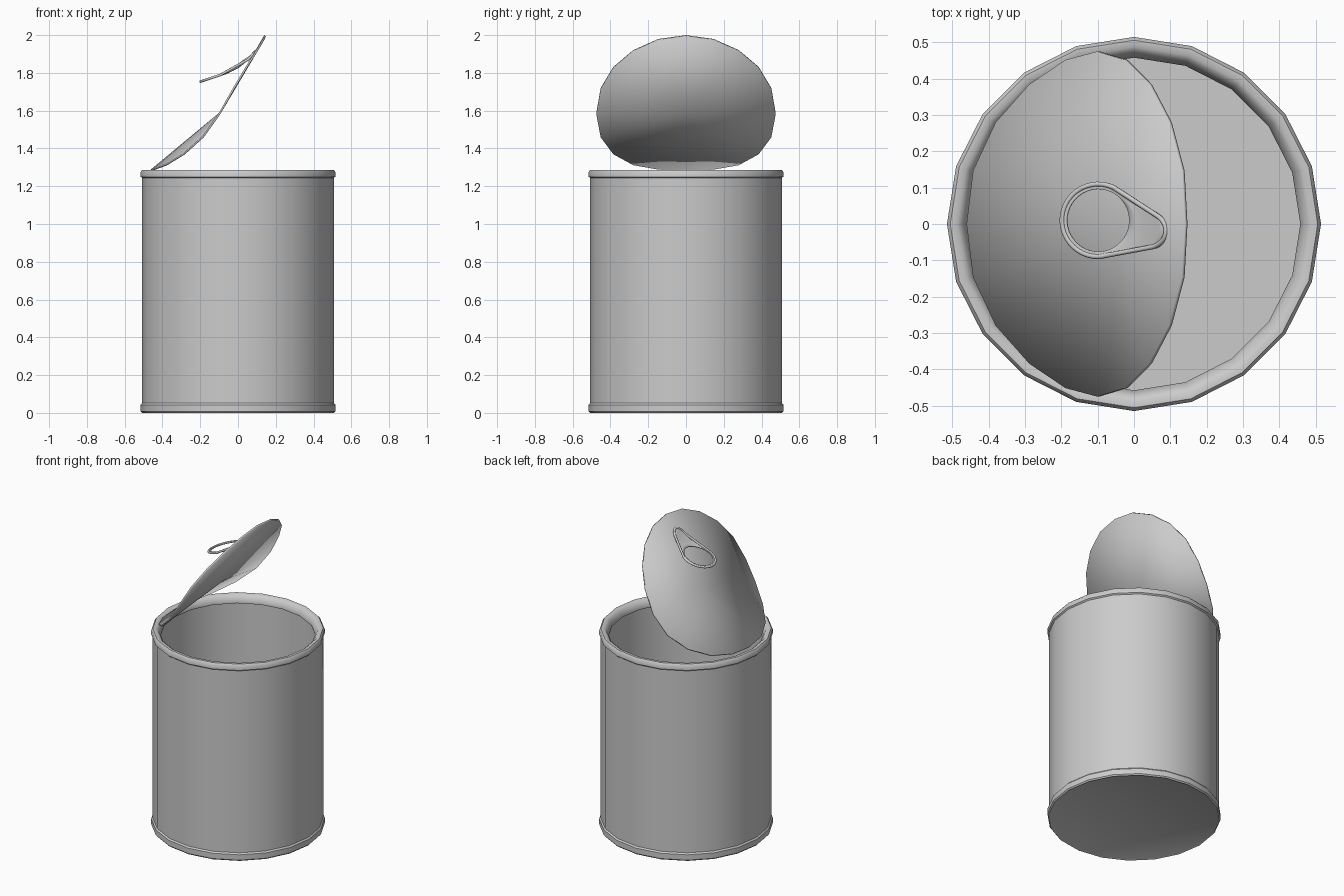
import bpy, bmesh, math
from math import sin, cos, pi

if "Cube" in bpy.data.objects:
    bpy.data.objects.remove(bpy.data.objects["Cube"])

SIDES = 20


def finish(bm, name, angle=40):
    bmesh.ops.recalc_face_normals(bm, faces=bm.faces[:])
    mesh = bpy.data.meshes.new(name)
    bm.to_mesh(mesh)
    bm.free()
    ob = bpy.data.objects.new(name, mesh)
    bpy.context.collection.objects.link(ob)
    bpy.ops.object.select_all(action='DESELECT')
    ob.select_set(True)
    bpy.context.view_layer.objects.active = ob
    bpy.ops.object.shade_smooth_by_angle(angle=math.radians(angle))
    return ob


def solidify(ob, thickness):
    mod = ob.modifiers.new("thickness", 'SOLIDIFY')
    mod.thickness = thickness
    mod.offset = 0


def interp(table, x):
    for (x0, z0), (x1, z1) in zip(table, table[1:]):
        if x <= x1 or (x1, z1) == table[-1]:
            return z0 + (z1 - z0) * (x - x0) / (x1 - x0)


# can body: lathed profile, outside then over the rim and down the inside
profile = [(0, 0.004), (0.500, 0.004), (0.508, 0), (0.515, 0.008), (0.515, 0.043),
           (0.507, 0.052), (0.507, 1.243), (0.515, 1.250), (0.515, 1.276),
           (0.506, 1.287), (0.488, 1.287), (0.474, 1.276), (0.458, 1.245),
           (0.460, 1.236), (0.497, 1.225), (0.497, 0.02), (0, 0.02)]
bm = bmesh.new()
verts = [bm.verts.new((r, 0, z)) for r, z in profile]
edges = [bm.edges.new(p) for p in zip(verts, verts[1:])]
bmesh.ops.spin(bm, geom=verts + edges, axis=(0, 0, 1), cent=(0, 0, 0),
               angle=2 * pi, steps=SIDES, use_duplicate=False)
bmesh.ops.remove_doubles(bm, verts=bm.verts[:], dist=0.0005)
finish(bm, "can_body")

# bent lid: fan of triangles whose edge follows a curled side profile
curl = [(0.143, 1.997), (0.135, 1.977), (0.100, 1.918), (0.045, 1.830),
        (-0.022, 1.718), (-0.098, 1.584), (-0.185, 1.462), (-0.285, 1.372),
        (-0.378, 1.315), (-0.440, 1.292), (-0.458, 1.285)]
bm = bmesh.new()
centre = bm.verts.new((-0.098, 0, 1.584))
rim = []
for i in range(SIDES):
    x, z = curl[min(i, SIDES - i)]
    rim.append(bm.verts.new((x, 0.475 * sin(2 * pi * i / SIDES), z)))
for i in range(SIDES):
    bm.faces.new((centre, rim[i], rim[(i + 1) % SIDES]))
solidify(finish(bm, "lid"), 0.01)

# pull tab: large ring tapering to a nose, bent up to meet the lid
N, STEPS = 40, 6
ring_c, ring_r = (-0.098, 0.010), 0.100
nose_c, nose_r = (0.042, -0.018), 0.046
bend = [(-0.21, 1.750), (-0.1, 1.787), (-0.03, 1.812), (0.0, 1.828),
        (0.03, 1.850), (0.06, 1.878), (0.1, 1.925)]
dx, dy = nose_c[0] - ring_c[0], nose_c[1] - ring_c[1]
axis = math.atan2(dy, dx)
split = math.acos((ring_r - nose_r) / math.hypot(dx, dy))
outline, hole = [], []
for i in range(N):
    t = -pi + 2 * pi * (i + 0.5) / N
    d = (cos(axis + t), sin(axis + t))
    c, r = (nose_c, nose_r) if abs(t) < split else (ring_c, ring_r)
    outline.append((c[0] + r * d[0], c[1] + r * d[1]))
    hole.append((ring_c[0] + 0.086 * d[0], ring_c[1] + 0.086 * d[1]))

bm = bmesh.new()
loops = []
for s in range(STEPS + 1):
    f = s / STEPS
    loop = []
    for (ox, oy), (hx, hy) in zip(outline, hole):
        x, y = ox + (hx - ox) * f, oy + (hy - oy) * f
        loop.append(bm.verts.new((x, y, interp(bend, x))))
    loops.append(loop)
for a, b in zip(loops, loops[1:]):
    for i in range(N):
        j = (i + 1) % N
        bm.faces.new((a[i], a[j], b[j], b[i]))
solidify(finish(bm, "pull_tab"), 0.006)

# rolled edge around the tab
curve = bpy.data.curves.new("tab_rolled_edge", 'CURVE')
curve.dimensions = '3D'
curve.bevel_depth = 0.007
curve.bevel_resolution = 2
spline = curve.splines.new('POLY')
spline.points.add(N - 1)
for p, (x, y) in zip(spline.points, outline):
    p.co = (x, y, interp(bend, x), 1)
spline.use_cyclic_u = True
edge = bpy.data.objects.new("tab_rolled_edge", curve)
bpy.context.collection.objects.link(edge)
bpy.ops.object.select_all(action='DESELECT')
edge.select_set(True)
bpy.context.view_layer.objects.active = edge
bpy.ops.object.convert(target='MESH')
